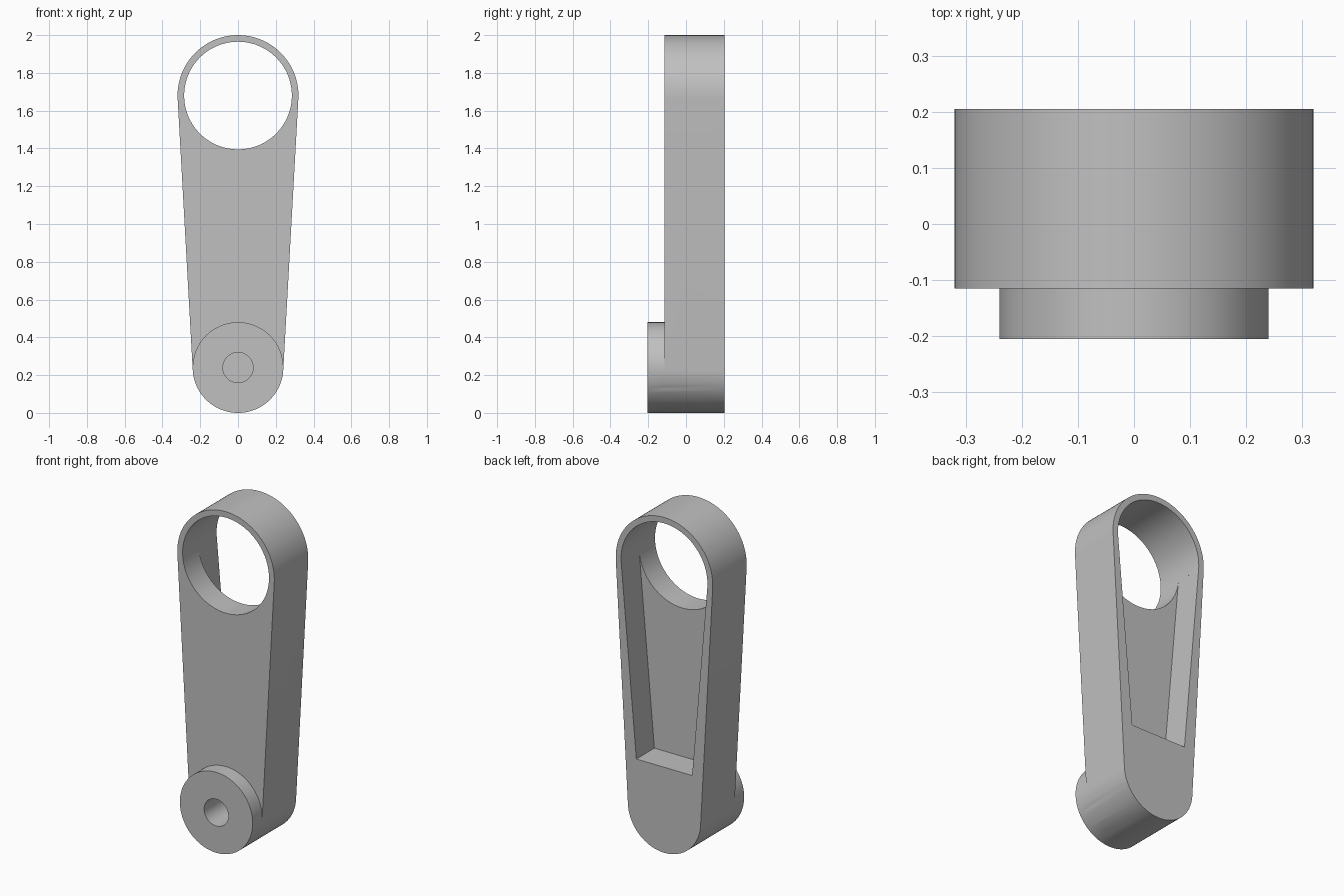
import bpy
import bmesh
import math

if "Cube" in bpy.data.objects:
    bpy.data.objects.remove(bpy.data.objects["Cube"], do_unlink=True)

# Main dimensions
TOP_Z, TOP_R, BORE_R = 1.68, 0.32, 0.285
LOW_Z, LOW_R, INNER_R = 0.24, 0.24, 0.16
FRONT, BACK, BOSS_FRONT = -0.115, 0.205, -0.205
POCKET_FLOOR, POCKET_Z = 0.035, 0.51

grey = bpy.data.materials.new("plain grey")
grey.use_nodes = True
colour = (0.53, 0.53, 0.53, 1)
grey.diffuse_color = colour
grey.node_tree.nodes["Principled BSDF"].inputs["Base Color"].default_value = colour


def arc(z, r, start, end, n):
    """Points of an arc in the xz plane, both ends included."""
    steps = [start + (end - start) * i / n for i in range(n + 1)]
    return [(r * math.cos(a), z + r * math.sin(a)) for a in steps]


def circle(z, r, n):
    return arc(z, r, 0, math.tau, n)[:-1]


def prism(name, outline, y0, y1):
    """Extrude an xz outline from y0 to y1."""
    bm = bmesh.new()
    face = bm.faces.new([bm.verts.new((x, y0, z)) for x, z in outline])
    result = bmesh.ops.extrude_face_region(bm, geom=[face])
    moved = [v for v in result["geom"] if isinstance(v, bmesh.types.BMVert)]
    bmesh.ops.translate(bm, verts=moved, vec=(0, y1 - y0, 0))
    bmesh.ops.recalc_face_normals(bm, faces=bm.faces)
    mesh = bpy.data.meshes.new(name)
    bm.to_mesh(mesh)
    bm.free()
    mesh.materials.append(grey)
    obj = bpy.data.objects.new(name, mesh)
    bpy.context.collection.objects.link(obj)
    return obj


def combine(target, tool, operation):
    """Apply a boolean and discard the tool."""
    mod = target.modifiers.new(operation.title(), "BOOLEAN")
    mod.operation, mod.solver, mod.object = operation, "EXACT", tool
    bpy.context.view_layer.objects.active = target
    bpy.ops.object.modifier_apply(modifier=mod.name)
    bpy.data.objects.remove(tool, do_unlink=True)


# Tapered arm with rounded ends joined by tangent sides
lean = math.asin((TOP_R - LOW_R) / (TOP_Z - LOW_Z))
upper = arc(TOP_Z, TOP_R, -lean, math.pi + lean, 72)
lower = arc(LOW_Z, LOW_R, math.pi + lean, math.tau - lean, 64)
arm = prism("lever_arm", upper + lower, FRONT, BACK)

# Round boss sharing the arm's lower end
crown = arc(LOW_Z, LOW_R, -lean, math.pi + lean, 64)[1:-1]
combine(arm, prism("boss", lower + crown, BOSS_FRONT, FRONT), "UNION")

# Large through bore and small blind pin hole
combine(arm, prism("bore_cutter", circle(TOP_Z, BORE_R, 128), FRONT - 0.1, BACK + 0.1), "DIFFERENCE")
combine(arm, prism("pin_cutter", circle(LOW_Z, 0.08, 64), BOSS_FRONT - 0.1, POCKET_FLOOR), "DIFFERENCE")

# Tapered pocket in the back, its sides tangent to the bore
slope = math.asin((BORE_R - INNER_R) / (TOP_Z - LOW_Z))
top_x = BORE_R * math.cos(slope)
top_z = TOP_Z - BORE_R * math.sin(slope)
low_x = top_x - (top_z - POCKET_Z) * math.tan(slope)
pocket = [(-low_x, POCKET_Z), (low_x, POCKET_Z), (top_x, top_z), (-top_x, top_z)]
combine(arm, prism("pocket_cutter", pocket, POCKET_FLOOR, BACK + 0.1), "DIFFERENCE")

# Smooth round walls, crisp rims
bpy.ops.object.select_all(action="DESELECT")
arm.select_set(True)
bpy.context.view_layer.objects.active = arm
bpy.ops.object.shade_smooth_by_angle(angle=math.radians(30))
